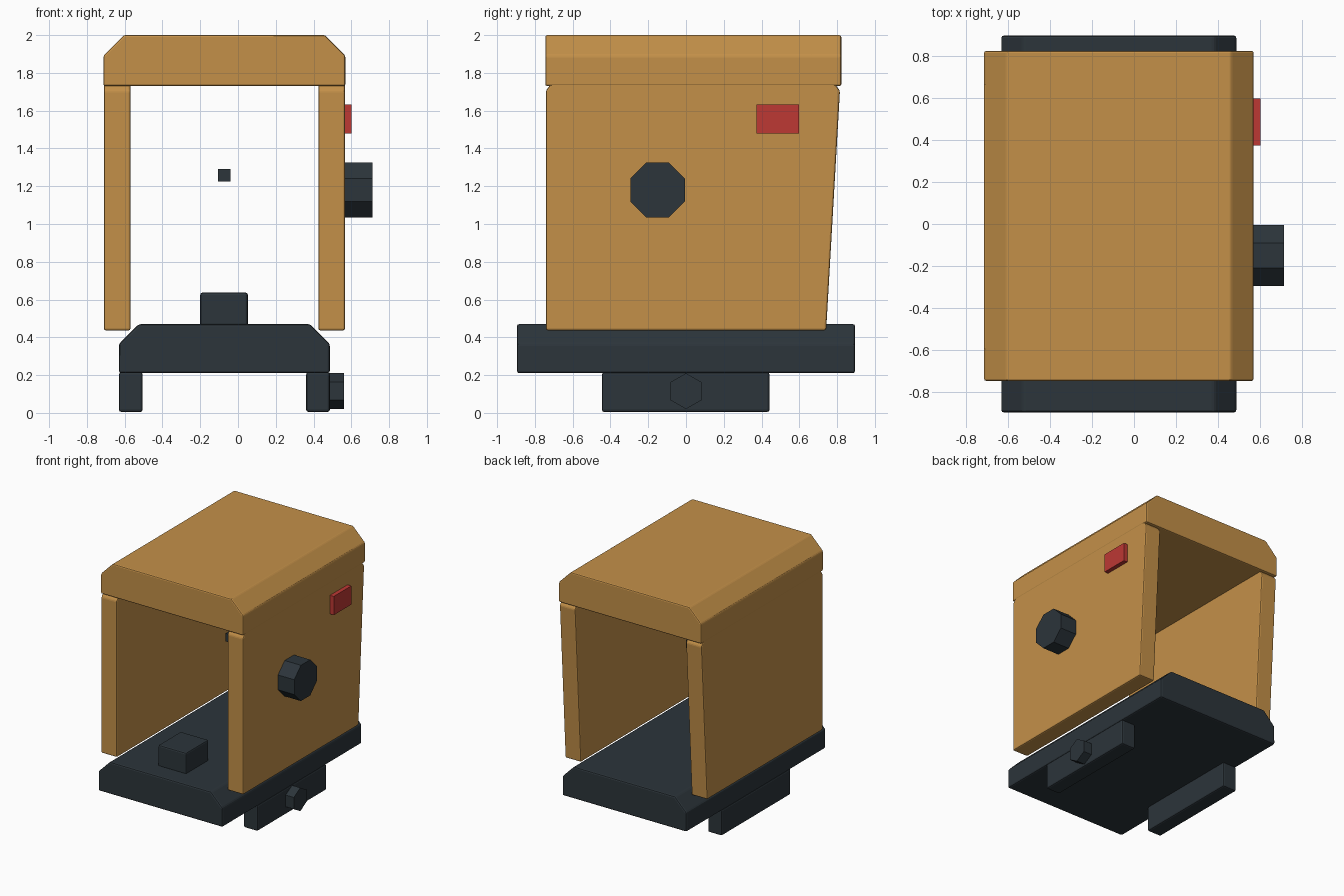
import bpy, bmesh, math
from mathutils import Vector

cube = bpy.data.objects.get("Cube")
if cube:
    bpy.data.objects.remove(cube, do_unlink=True)


def material(name, rgb):
    m = bpy.data.materials.new(name)
    m.use_nodes = True
    m.diffuse_color = (*rgb, 1)
    bsdf = m.node_tree.nodes["Principled BSDF"]
    bsdf.inputs["Base Color"].default_value = (*rgb, 1)
    bsdf.inputs["Roughness"].default_value = 0.6
    return m


TAN = material("tan_metal", (0.55, 0.28, 0.066))
DARK = material("dark_metal", (0.025, 0.035, 0.043))
RED = material("red_plastic", (0.51, 0.04, 0.034))


def prism(name, outline, axis, lo, hi, mat, bevel=0.0):
    """Extrude a 2D outline along x (outline is y,z) or y (outline is x,z)."""
    place = {"x": lambda p, d: (d, p[0], p[1]),
             "y": lambda p, d: (p[0], d, p[1])}[axis]
    bm = bmesh.new()
    face = bm.faces.new([bm.verts.new(place(p, lo)) for p in outline])
    grown = bmesh.ops.extrude_face_region(bm, geom=[face])["geom"]
    step = Vector(place((0, 0), hi - lo))
    bmesh.ops.translate(bm, vec=step,
                        verts=[v for v in grown if isinstance(v, bmesh.types.BMVert)])
    bmesh.ops.recalc_face_normals(bm, faces=bm.faces)
    mesh = bpy.data.meshes.new(name)
    bm.to_mesh(mesh)
    bm.free()
    mesh.materials.append(mat)
    ob = bpy.data.objects.new(name, mesh)
    bpy.context.collection.objects.link(ob)
    if bevel:
        mod = ob.modifiers.new("edge_bevel", "BEVEL")
        mod.width = bevel
        mod.segments = 2
        mod.limit_method = "ANGLE"
        mod.angle_limit = math.radians(20)
    return ob


def box(name, x, y, z, mat, bevel=0.0):
    outline = [(y[0], z[0]), (y[1], z[0]), (y[1], z[1]), (y[0], z[1])]
    return prism(name, outline, "x", x[0], x[1], mat, bevel)


def polygon(sides, radius, cy, cz, turn):
    angles = [turn + math.tau * i / sides for i in range(sides)]
    return [(cy + radius * math.cos(a), cz + radius * math.sin(a)) for a in angles]


def chamfered(x0, x1, z0, z1, cut):
    return [(x0, z0), (x1, z0), (x1, z1 - cut), (x1 - cut, z1),
            (x0 + cut, z1), (x0, z1 - cut)]


MID = -0.072   # centre plane of the body

# Base plate and the clamp rails under it
prism("base_plate", chamfered(-0.63, 0.486, 0.21, 0.47, 0.105), "y",
      -0.895, 0.895, DARK, 0.012)
for side, label in ((-1, "right"), (1, "left")):
    x = sorted((MID + side * 0.433, MID + side * 0.558))
    box(label + "_clamp_rail", x, (-0.445, 0.442), (0.005, 0.215), DARK, 0.012)

# Hood roof and the two side walls, leaning out at the rear
prism("hood_roof", chamfered(-0.712, 0.568, 1.73, 2.0, 0.108), "y",
      -0.745, 0.822, TAN, 0.01)
wall = [(-0.742, 0.437), (0.742, 0.437), (0.815, 1.705), (0.67, 1.9),
        (-0.6, 1.9), (-0.742, 1.705)]
for side, label in ((-1, "right"), (1, "left")):
    x = sorted((MID + side * 0.497, MID + side * 0.638))
    prism(label + "_wall", wall, "x", x[0], x[1], TAN, 0.01)

# Emitter block on the base and the small floating aiming mark
box("emitter_block", (-0.2, 0.052), (-0.74, -0.45), (0.46, 0.637), DARK, 0.012)
box("aiming_mark", (-0.105, -0.039), (-0.01, 0.055), (1.225, 1.29), DARK)

# Side controls: octagonal knob, hexagonal clamp screw, red button
prism("adjustment_knob", polygon(8, 0.157, -0.15, 1.18, math.pi / 8), "x",
      0.55, 0.712, DARK)
prism("clamp_screw", polygon(6, 0.095, 0, 0.115, math.pi / 2), "x",
      0.47, 0.56, DARK)
box("red_button", (0.55, 0.6), (0.372, 0.597), (1.48, 1.632), RED)
